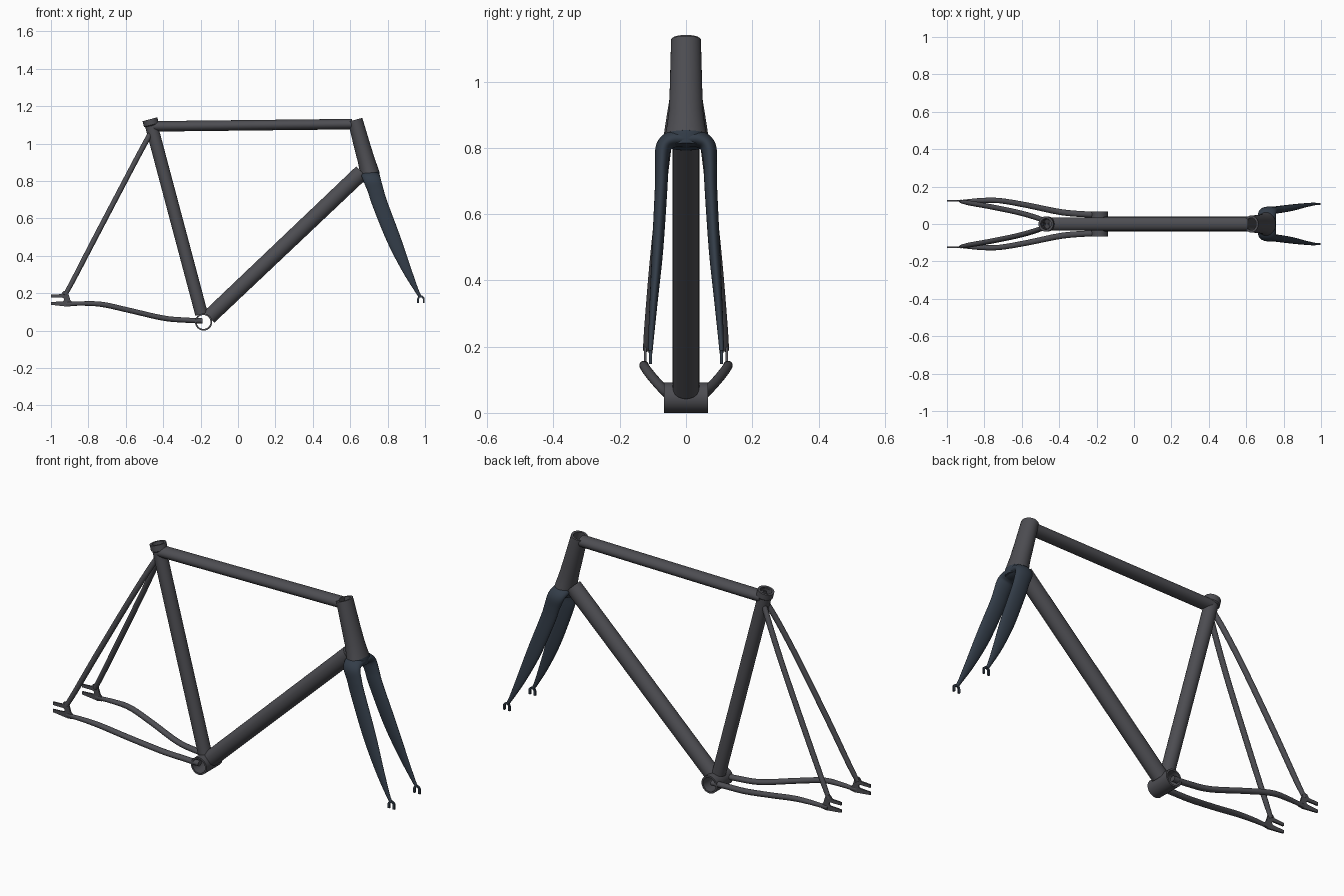
import bpy, bmesh, math
from mathutils import Vector

if "Cube" in bpy.data.objects:
    bpy.data.objects.remove(bpy.data.objects["Cube"])


def material(name, color):
    m = bpy.data.materials.new(name)
    m.diffuse_color = color
    m.use_nodes = True
    m.node_tree.nodes["Principled BSDF"].inputs["Base Color"].default_value = m.diffuse_color
    return m


FRAME = material("frame_grey", (0.075, 0.075, 0.085, 1))
FORK = material("fork_blue_grey", (0.033, 0.046, 0.065, 1))


def finish(name, bm, mat):
    bmesh.ops.recalc_face_normals(bm, faces=bm.faces[:])
    me = bpy.data.meshes.new(name)
    bm.to_mesh(me)
    bm.free()
    me.materials.append(mat)
    ob = bpy.data.objects.new(name, me)
    bpy.context.collection.objects.link(ob)
    return ob


def smooth(pts, n=6):
    """Catmull-Rom through tuples (x, y, z, a, b)."""
    p = [pts[0]] + list(pts) + [pts[-1]]
    out = []
    for i in range(1, len(p) - 2):
        for k in range(n):
            t = k / n
            out.append(tuple(
                0.5 * (2 * b + (c - a) * t + (2 * a - 5 * b + 4 * c - d) * t ** 2
                       + (3 * b - a - 3 * c + d) * t ** 3)
                for a, b, c, d in zip(*p[i - 1:i + 3])))
    return out + [pts[-1]]


def sweep(name, pts, ref, mat=FRAME, wall=0, sides=32):
    """Elliptical sweep: half-width a along ref, b across; wall > 0 makes it hollow."""
    ref = Vector(ref)
    pos = [Vector(p[:3]) for p in pts]
    frames = []
    for i, p in enumerate(pts):
        t = (pos[min(i + 1, len(pos) - 1)] - pos[max(i - 1, 0)]).normalized()
        u = (ref - t * ref.dot(t)).normalized()
        frames.append((pos[i], u, t.cross(u), p[3], p[4]))
    if wall:
        frames += [(c, u, v, a - wall, b - wall) for c, u, v, a, b in reversed(frames)]
    bm = bmesh.new()
    rings = []
    for c, u, v, a, b in frames:
        rings.append([bm.verts.new(c + u * a * math.cos(w) + v * b * math.sin(w))
                      for w in (2 * math.pi * k / sides for k in range(sides))])
    for i in range(len(rings) if wall else len(rings) - 1):
        r, s = rings[i], rings[(i + 1) % len(rings)]
        for k in range(sides):
            j = (k + 1) % sides
            bm.faces.new((r[k], r[j], s[j], s[k]))
    if not wall:
        bm.faces.new(rings[0])
        bm.faces.new(rings[-1])
    return finish(name, bm, mat)


def plate(name, outline, y, thick, mat):
    """Flat plate in the xz plane."""
    bm = bmesh.new()
    f = bm.faces.new([bm.verts.new((x, y - thick / 2, z)) for x, z in outline])
    ext = bmesh.ops.extrude_face_region(bm, geom=[f])
    bmesh.ops.translate(bm, vec=(0, thick, 0),
                        verts=[v for v in ext["geom"] if isinstance(v, bmesh.types.BMVert)])
    return finish(name, bm, mat)


def arc(cx, cz, r, a0, a1, n=10):
    return [(cx + r * math.cos(math.radians(a0 + (a1 - a0) * k / n)),
             cz + r * math.sin(math.radians(a0 + (a1 - a0) * k / n))) for k in range(n + 1)]


Y = (0, 1, 0)
X = (1, 0, 0)

# Main triangle
sweep("bottom_bracket_shell", [(-.184, -.067, .046, .046, .046), (-.184, .067, .046, .046, .046)],
      X, wall=.009)
sweep("seat_tube", [(-.195, 0, .088, .034, .034), (-.47, 0, 1.122, .034, .034)], Y, wall=.006)
sweep("seat_collar", [(-.462, 0, 1.095, .036, .036), (-.463, 0, 1.1, .041, .041),
                      (-.471, 0, 1.13, .041, .041)], Y, wall=.012)
sweep("top_tube", [(-.455, 0, 1.092, .036, .028), (.61, 0, 1.104, .036, .028)], Y)
sweep("down_tube", [(-.155, 0, .072, .04, .041), (.662, 0, .847, .04, .043)], Y)

# Head tube with flared lower end
sweep("head_tube", [(.626, 0, 1.127, .045, .04), (.666, 0, .98, .049, .044),
                    (.686, 0, .91, .052, .046), (.697, 0, .87, .057, .049),
                    (.705, 0, .84, .063, .051)], Y, wall=.012)

# Stays and rear dropouts
drop = ([(-1, .192), (-1, .176)] + arc(-.94, .166, .01, 90, -90, 8)
        + [(-1, .153), (-1, .138), (-.91, .128), (-.885, .132), (-.885, .152), (-.897, .165),
           (-.912, .214), (-.935, .21), (-.945, .195)])
for side, s in (("left", 1), ("right", -1)):
    seat = [(-.465, .012, 1.06, .013, .014), (-.525, .035, .95, .014, .014),
            (-.62, .062, .77, .014, .014), (-.77, .093, .484, .014, .014),
            (-.88, .112, .272, .013, .013), (-.925, .121, .19, .009, .012)]
    chain = [(-.19, .05, .052, .016, .014), (-.28, .053, .056, .016, .014),
             (-.4, .065, .067, .016, .014), (-.58, .102, .108, .015, .014),
             (-.72, .125, .139, .014, .014), (-.82, .126, .145, .013, .012),
             (-.92, .123, .142, .006, .011)]
    for part, pts in (("seat_stay", seat), ("chain_stay", chain)):
        sweep(f"{part}_{side}", smooth([(x, y * s, z, a, b) for x, y, z, a, b in pts]), Y, sides=20)
    plate(f"rear_dropout_{side}", drop, .123 * s, .008, FRAME)

# Fork: one sweep over the crown and down both legs
half = [(.71, .04, .826, .049, .026), (.718, .067, .803, .046, .024),
        (.736, .073, .75, .042, .02), (.758, .075, .68, .041, .019),
        (.832, .086, .49, .038, .017), (.9, .098, .33, .025, .012),
        (.955, .106, .215, .011, .008), (.974, .107, .182, .008, .006)]
path = [(x, -y, z, a, b) for x, y, z, a, b in reversed(half)] + [(.709, 0, .827, .049, .026)] + half
sweep("fork_blades", smooth(path), X, FORK, sides=28)
sweep("fork_crown", [(.704, 0, .843, .062, .051), (.707, 0, .831, .063, .052),
                     (.714, 0, .803, .05, .046)], Y, FORK)

# Fork dropouts: hooks open downwards
hook = (arc(.978, .168, .02, 0, 180, 14) + [(.958, .147), (.968, .147)]
        + arc(.978, .168, .01, 180, 0, 10) + [(.988, .147), (.998, .147)])
for side, s in (("left", 1), ("right", -1)):
    plate(f"fork_dropout_{side}", hook, .107 * s, .009, FORK)

# Smooth shading with sharp rims
bpy.ops.object.select_all(action='SELECT')
bpy.context.view_layer.objects.active = bpy.context.selected_objects[0]
bpy.ops.object.shade_smooth_by_angle(angle=math.radians(35))
